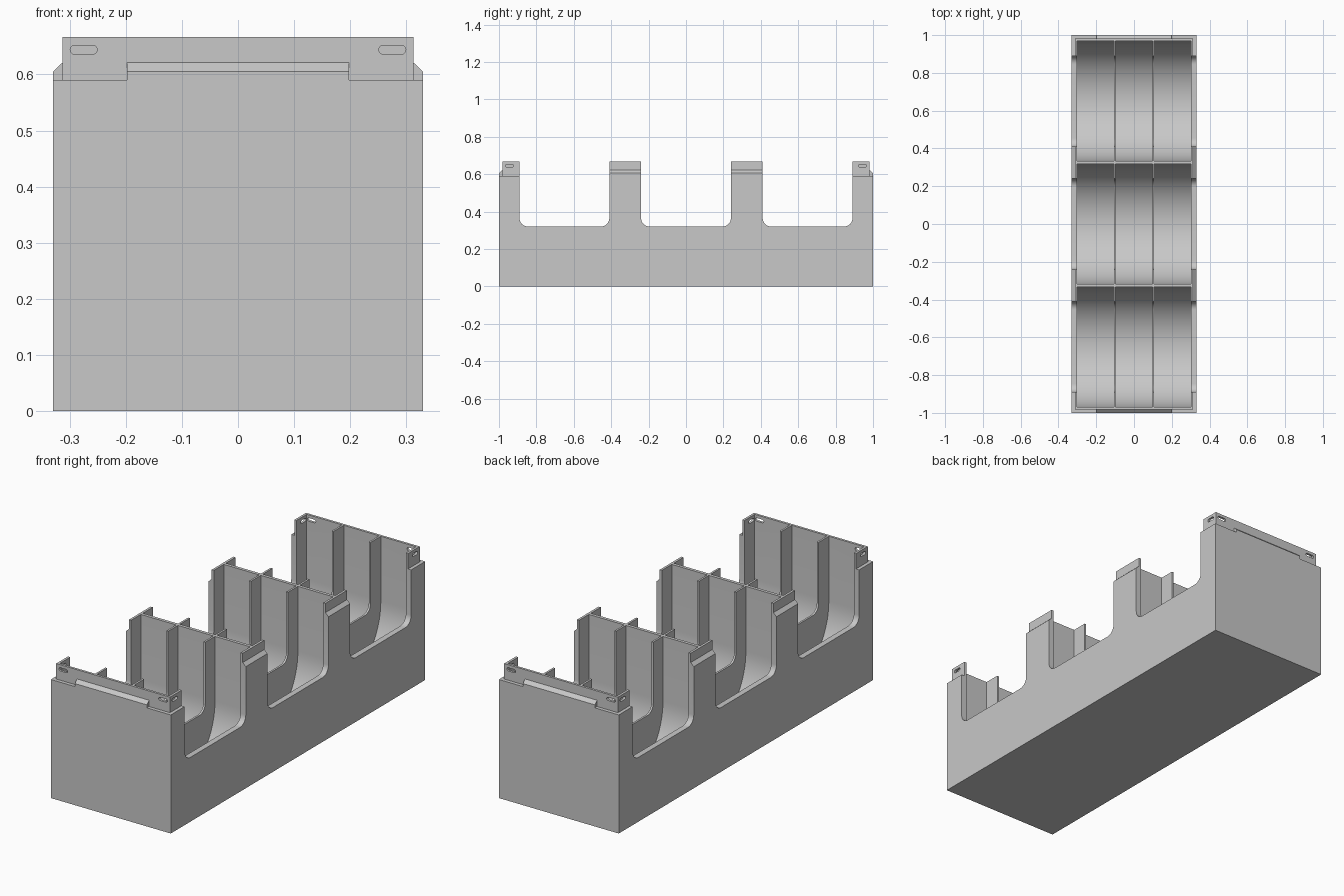
import bpy
import bmesh
import math

old = bpy.data.objects.get("Cube")
if old:
    bpy.data.objects.remove(old, do_unlink=True)


def prisms(name, parts):
    """One object from prisms given as (axis, profile, start, end); profile is (x or y, z)."""
    bm = bmesh.new()
    for axis, profile, a, b in parts:
        def place(u, z, t):
            return (t, u, z) if axis == "X" else (u, t, z)
        lower = [bm.verts.new(place(u, z, a)) for u, z in profile]
        upper = [bm.verts.new(place(u, z, b)) for u, z in profile]
        bm.faces.new(lower)
        bm.faces.new(upper[::-1])
        n = len(profile)
        for i in range(n):
            j = (i + 1) % n
            bm.faces.new((lower[i], upper[i], upper[j], lower[j]))
    bmesh.ops.recalc_face_normals(bm, faces=bm.faces)
    mesh = bpy.data.meshes.new(name)
    bm.to_mesh(mesh)
    bm.free()
    obj = bpy.data.objects.new(name, mesh)
    bpy.context.collection.objects.link(obj)
    return obj


def combine(target, tool, operation):
    mod = target.modifiers.new("combine", "BOOLEAN")
    mod.operation = operation
    mod.solver = "EXACT"
    mod.object = tool
    bpy.context.view_layer.objects.active = target
    bpy.ops.object.modifier_apply(modifier=mod.name)
    bpy.data.objects.remove(tool, do_unlink=True)


def rect(u0, u1, z0, z1):
    return [(u0, z0), (u1, z0), (u1, z1), (u0, z1)]


def arc(cu, cz, r, start, end, steps):
    angles = [math.radians(start + (end - start) * i / steps) for i in range(steps + 1)]
    return [(cu + r * math.cos(t), cz + r * math.sin(t)) for t in angles]


W, L = 0.33, 1.0                # outer half sizes
LIP_W, LIP_L = 0.313, 0.982     # lip half sizes
RIM, TOP, ABOVE = 0.59, 0.667, 0.8
PITCH = 0.652                   # spacing of the rows

# Outer block with the stepped-in lip
tray = prisms("compartment_tray", [("X", rect(-L, L, 0, RIM), -W, W)])
combine(tray, prisms("lip", [("X", rect(-LIP_L, LIP_L, 0.3, TOP), -LIP_W, LIP_W)]), "UNION")


# Chamfered locating ridges around the lip
def ridge(s, outer, inner):
    return [(s * (inner - 0.05), 0.5), (s * outer, 0.5), (s * outer, 0.605),
            (s * inner, 0.621), (s * (inner - 0.05), 0.621)]


for s in (-1, 1):
    combine(tray, prisms("end_ridge", [("X", ridge(s, L, LIP_L), -0.198, 0.198)]), "UNION")
    combine(tray, prisms("side_ridge", [("Y", ridge(s, W, LIP_W), -PITCH, PITCH)]), "UNION")

# Nine pockets with half-round floors
RADIUS, AXIS_Z = 0.318, 0.343
pockets = []
for row in (-1, 0, 1):
    y = row * PITCH
    scoop = arc(y, AXIS_Z, RADIUS, 180, 360, 36) + [(y + RADIUS, ABOVE), (y - RADIUS, ABOVE)]
    for col in (-1, 0, 1):
        x = col * 0.204
        pockets.append(("X", scoop, x - 0.097, x + 0.097))
combine(tray, prisms("pockets", pockets), "DIFFERENCE")

# Rounded bays through the side walls and dividers
BAY_Z, R = 0.32, 0.045
bays = []
for y0, y1 in ((-0.89, -0.41), (-0.24, 0.24), (0.41, 0.89)):
    profile = arc(y0 + R, BAY_Z + R, R, 180, 270, 8) + arc(y1 - R, BAY_Z + R, R, 270, 360, 8)
    bays.append(("X", profile + [(y1, ABOVE), (y0, ABOVE)], -0.5, 0.5))
combine(tray, prisms("bays", bays), "DIFFERENCE")

# Small slots through the lip at each corner
SLOT_R, SLOT_Z = 0.008, 0.644


def slot(c, half):
    d = half - SLOT_R
    return arc(c + d, SLOT_Z, SLOT_R, -90, 90, 8) + arc(c - d, SLOT_Z, SLOT_R, 90, 270, 8)


slots = []
for sx in (-1, 1):
    for sy in (-1, 1):
        slots.append(("Y", slot(sx * 0.275, 0.024), sy * 0.968, sy * 1.1))
        slots.append(("X", slot(sy * 0.944, 0.021), sx * 0.299, sx * 0.4))
combine(tray, prisms("slots", slots), "DIFFERENCE")

# Plain grey plastic
grey = bpy.data.materials.new("grey_plastic")
grey.use_nodes = True
colour = (0.58, 0.58, 0.58, 1)
grey.diffuse_color = colour
grey.node_tree.nodes["Principled BSDF"].inputs["Base Color"].default_value = colour
tray.data.materials.clear()
tray.data.materials.append(grey)

bpy.ops.object.select_all(action="DESELECT")
tray.select_set(True)
bpy.context.view_layer.objects.active = tray
bpy.ops.object.shade_smooth_by_angle(angle=math.radians(30))
